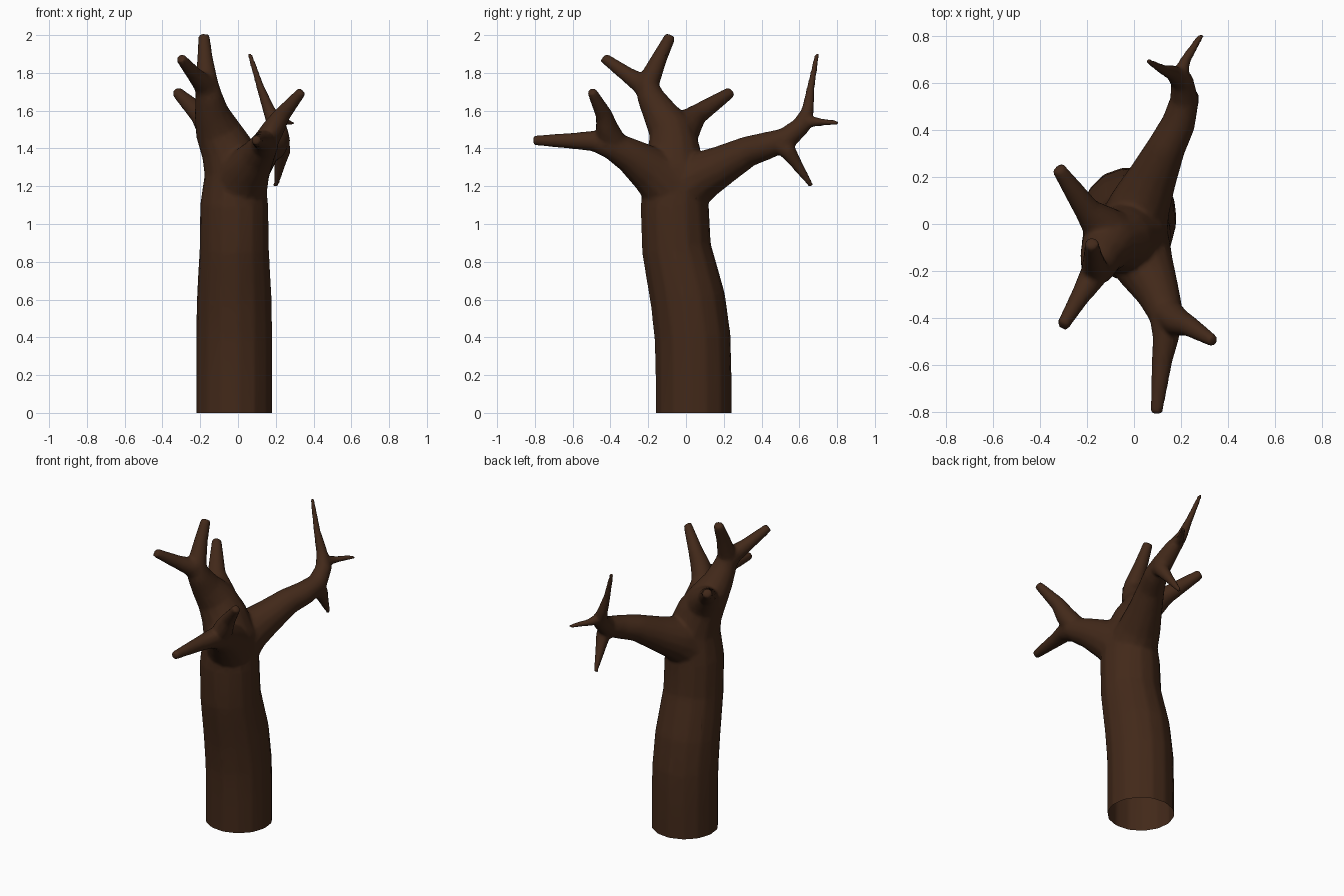
import bpy, bmesh, math
from mathutils import Vector

if "Cube" in bpy.data.objects:
    bpy.data.objects.remove(bpy.data.objects["Cube"])

bm = bmesh.new()
SIDES = 14


def limb(*pts):
    """Closed tapering tube through (x, y, z, radius) points."""
    pos = [Vector(p[:3]) for p in pts]
    axis, side, rings = None, None, []
    for i, p in enumerate(pts):
        t = (pos[min(i + 1, len(pos) - 1)] - pos[max(i - 1, 0)]).normalized()
        if side is None:
            side = t.orthogonal().normalized()
        else:
            side = axis.rotation_difference(t) @ side
        axis = t
        other = t.cross(side)
        ring = []
        for k in range(SIDES):
            a = 2 * math.pi * k / SIDES
            ring.append(bm.verts.new(pos[i] + p[3] * (math.cos(a) * side + math.sin(a) * other)))
        rings.append(ring)
    for a, b in zip(rings, rings[1:]):
        for k in range(SIDES):
            n = (k + 1) % SIDES
            bm.faces.new((a[k], a[n], b[n], b[k]))
    bm.faces.new(rings[0][::-1])
    bm.faces.new(rings[-1])


# trunk, leaning back then up into the upper limb
limb((-.02, .04, -.1, .203), (-.02, .04, .2, .203), (-.02, .035, .4, .203),
     (-.02, .01, .6, .2), (-.02, -.05, .87, .185), (-.02, -.06, 1.1, .182),
     (-.02, -.06, 1.28, .16), (-.06, -.065, 1.4, .14), (-.11, -.08, 1.5, .12),
     (-.14, -.14, 1.59, .092), (-.155, -.19, 1.68, .072), (-.165, -.20, 1.75, .06),
     (-.175, -.14, 1.88, .042), (-.18, -.08, 2.0, .03))
# upper limb twigs
limb((-.155, -.18, 1.66, .06), (-.18, -.23, 1.74, .058), (-.23, -.31, 1.79, .042),
     (-.305, -.435, 1.88, .028))
limb((-.08, -.06, 1.44, .12), (-.14, .0, 1.52, .088), (-.2, .06, 1.58, .056),
     (-.325, .24, 1.70, .03))

# back limb with three twigs
limb((-.02, -.08, 1.12, .14), (.0, .0, 1.2, .15), (.03, .09, 1.26, .13),
     (.08, .2, 1.315, .105), (.14, .33, 1.385, .082), (.19, .43, 1.415, .073),
     (.215, .53, 1.45, .062), (.205, .61, 1.52, .05), (.165, .645, 1.6, .034),
     (.12, .66, 1.72, .022), (.06, .695, 1.905, .013))
limb((.205, .6, 1.52, .05), (.2, .65, 1.545, .034), (.22, .7, 1.54, .023), (.29, .81, 1.535, .013))
limb((.21, .48, 1.44, .06), (.235, .54, 1.385, .045), (.22, .59, 1.31, .03), (.2, .665, 1.2, .014))

# front limb with two twigs
limb((-.01, -.03, 1.12, .14), (.01, -.1, 1.21, .15), (.05, -.19, 1.29, .125),
     (.105, -.3, 1.365, .092), (.14, -.4, 1.42, .074), (.135, -.49, 1.44, .056),
     (.12, -.58, 1.44, .045), (.095, -.81, 1.443, .026))
limb((.13, -.37, 1.41, .07), (.19, -.42, 1.51, .06), (.235, -.435, 1.58, .045), (.34, -.5, 1.705, .026))

mesh = bpy.data.meshes.new("tree_trunk")
bm.to_mesh(mesh)
bm.free()
tree = bpy.data.objects.new("tree_trunk", mesh)
bpy.context.collection.objects.link(tree)
bpy.context.view_layer.objects.active = tree
tree.select_set(True)

# merge the limbs into one skin and soften the crotches
rm = tree.modifiers.new("merge", 'REMESH')
rm.mode = 'VOXEL'
rm.voxel_size = 0.011
sm = tree.modifiers.new("soften", 'SMOOTH')
sm.factor = 0.5
sm.iterations = 8
dc = tree.modifiers.new("lighten", 'DECIMATE')
dc.ratio = 0.15
for name in ("merge", "soften", "lighten"):
    bpy.ops.object.modifier_apply(modifier=name)

# open, flat cut at the foot
bm = bmesh.new()
bm.from_mesh(tree.data)
bmesh.ops.bisect_plane(bm, geom=bm.verts[:] + bm.edges[:] + bm.faces[:],
                       plane_co=(0, 0, 0), plane_no=(0, 0, 1), clear_inner=True)
bm.to_mesh(tree.data)
bm.free()

bark = bpy.data.materials.new("bark")
bark.diffuse_color = (.055, .022, .010, 1)
bark.use_nodes = True
bark.node_tree.nodes["Principled BSDF"].inputs["Base Color"].default_value = bark.diffuse_color
tree.data.materials.clear()
tree.data.materials.append(bark)
bpy.ops.object.shade_smooth_by_angle(angle=math.radians(60))
